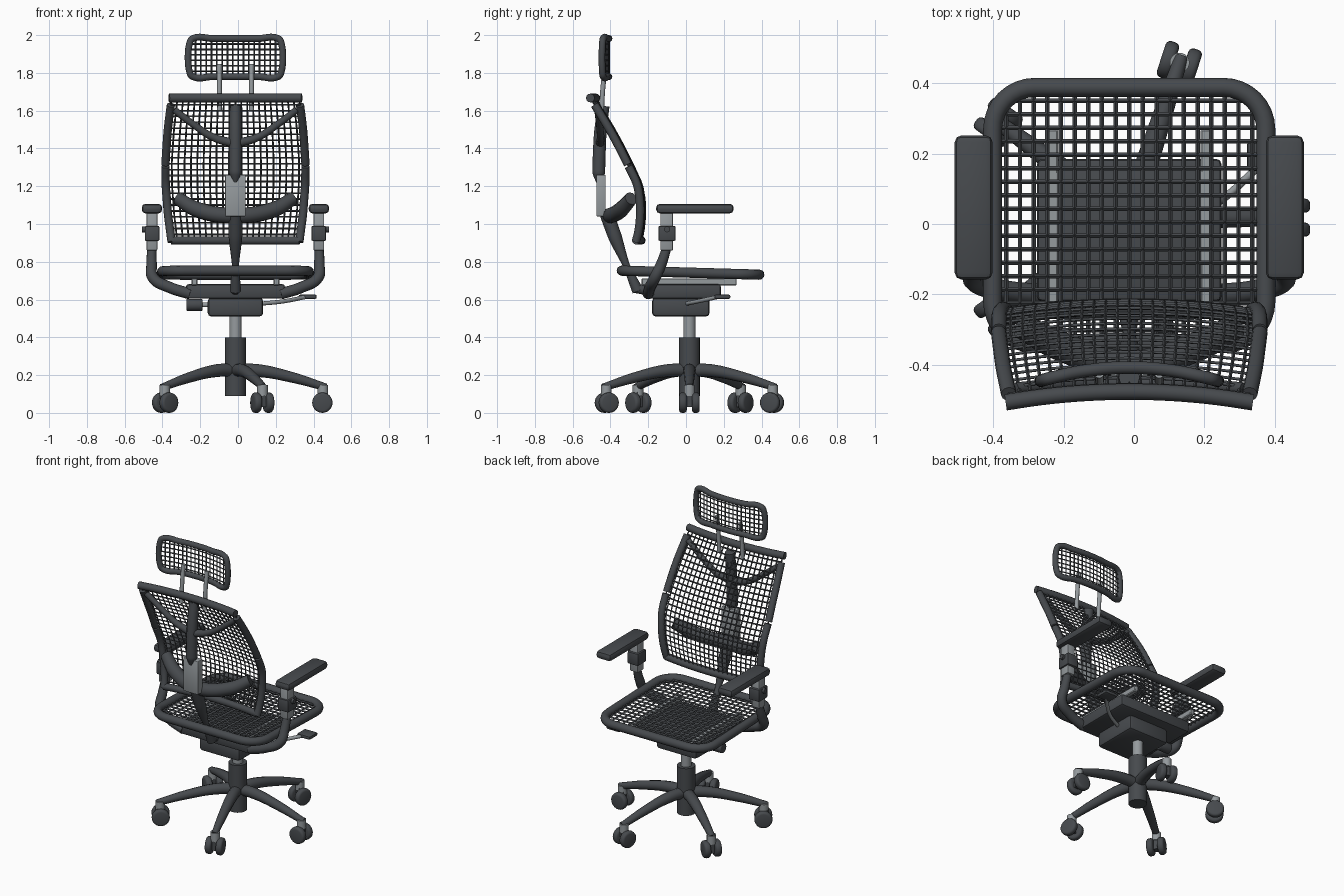
import bpy, bmesh, math
from mathutils import Vector, Matrix

if "Cube" in bpy.data.objects:
    bpy.data.objects.remove(bpy.data.objects["Cube"])

X0, Y0 = -0.0135, 0.018          # chair centre line, column position


def material(name, col):
    m = bpy.data.materials.new(name)
    m.diffuse_color = (*col, 1)
    m.use_nodes = True
    m.node_tree.nodes["Principled BSDF"].inputs["Base Color"].default_value = m.diffuse_color
    return m


DARK = material("charcoal plastic", (0.062, 0.068, 0.075))
GREY = material("grey metal", (0.30, 0.325, 0.34))


def add(name, bm, mat, smooth=True):
    me = bpy.data.meshes.new(name)
    bm.to_mesh(me)
    bm.free()
    ob = bpy.data.objects.new(name, me)
    bpy.context.collection.objects.link(ob)
    me.materials.append(mat)
    if smooth:
        bpy.ops.object.select_all(action='DESELECT')
        ob.select_set(True)
        bpy.context.view_layer.objects.active = ob
        bpy.ops.object.shade_smooth_by_angle(angle=math.radians(40))
    return ob


def box(name, lo, hi, mat, bevel=0.0, seg=2, rot=0.0):
    lo, hi = Vector(lo), Vector(hi)
    bm = bmesh.new()
    bmesh.ops.create_cube(bm, size=1)
    bmesh.ops.scale(bm, vec=hi - lo, verts=bm.verts)
    if bevel:
        bmesh.ops.bevel(bm, geom=bm.edges[:], offset=bevel, segments=seg, affect='EDGES', profile=0.5)
    bmesh.ops.rotate(bm, matrix=Matrix.Rotation(rot, 3, 'Z'), verts=bm.verts)
    bmesh.ops.translate(bm, vec=(lo + hi) / 2 + Vector((X0, 0, 0)), verts=bm.verts)
    return add(name, bm, mat)


def rod(name, a, b, r, mat, bevel=0.0, n=24):
    a, b = Vector(a), Vector(b)
    bm = bmesh.new()
    bmesh.ops.create_cone(bm, cap_ends=True, segments=n, radius1=r, radius2=r, depth=(b - a).length)
    if bevel:
        caps = [e for e in bm.edges if abs(e.verts[0].co.z - e.verts[1].co.z) < 1e-5]
        bmesh.ops.bevel(bm, geom=caps, offset=bevel, segments=3, affect='EDGES', profile=0.5)
    q = (b - a).to_track_quat('Z', 'Y').to_matrix()
    bmesh.ops.rotate(bm, matrix=q, verts=bm.verts)
    bmesh.ops.translate(bm, vec=(a + b) / 2 + Vector((X0, 0, 0)), verts=bm.verts)
    return add(name, bm, mat)


def tube(name, pts, r, mat, radii=None, closed=False, smooth_path=True):
    cu = bpy.data.curves.new(name, 'CURVE')
    cu.dimensions = '3D'
    cu.bevel_depth, cu.bevel_resolution, cu.use_fill_caps = r, 4, True
    cu.resolution_u = 8
    sp = cu.splines.new('BEZIER')
    sp.bezier_points.add(len(pts) - 1)
    for i, (bp, p) in enumerate(zip(sp.bezier_points, pts)):
        bp.co = (p[0] + X0, p[1], p[2])
        bp.handle_left_type = bp.handle_right_type = 'AUTO' if smooth_path else 'VECTOR'
        bp.radius = radii[i] / r if radii else 1
    sp.use_cyclic_u = closed
    ob = bpy.data.objects.new(name, cu)
    bpy.context.collection.objects.link(ob)
    cu.materials.append(mat)
    bpy.ops.object.select_all(action='DESELECT')
    ob.select_set(True)
    bpy.context.view_layer.objects.active = ob
    bpy.ops.object.convert(target='MESH')
    bpy.ops.object.shade_smooth_by_angle(angle=math.radians(40))
    return bpy.context.object


def net(name, nu, nv, fn, width):
    """Woven mesh: a grid shaped by fn(u, v), turned into bars."""
    bm = bmesh.new()
    v = [[bm.verts.new(fn(i / nu * 2 - 1, j / nv)) for j in range(nv + 1)] for i in range(nu + 1)]
    for i in range(nu):
        for j in range(nv):
            bm.faces.new((v[i][j], v[i + 1][j], v[i + 1][j + 1], v[i][j + 1]))
    bmesh.ops.translate(bm, vec=(X0, 0, 0), verts=bm.verts)
    ob = add(name, bm, DARK, smooth=False)
    w = ob.modifiers.new("bars", 'WIREFRAME')
    w.thickness, w.use_boundary = width, True
    return ob


def lerp(table, z):
    for (z0, a), (z1, b) in zip(table, table[1:]):
        if z <= z1:
            break
    return a + (b - a) * (z - z0) / (z1 - z0)


# Base: column, five arched legs, twin-wheel casters
rod("column_sleeve", (0, Y0, 0.09), (0, Y0, 0.40), 0.055, DARK)
rod("gas_lift", (0, Y0, 0.39), (0, Y0, 0.53), 0.032, GREY)
for k in range(5):
    a = math.radians(72 * k)
    d, t = Vector((math.cos(a), math.sin(a), 0)), Vector((-math.sin(a), math.cos(a), 0))
    c = Vector((0, Y0, 0))
    at = lambda r, z: c + d * r + Vector((0, 0, z))
    tube("base_leg", [at(0.0, 0.225), at(0.12, 0.224), at(0.3, 0.188), at(0.48, 0.135)], 0.035, DARK,
         radii=[0.035, 0.034, 0.028, 0.02])
    rod("caster_sleeve", at(0.463, 0.09), at(0.463, 0.147), 0.028, GREY)
    box("caster_hub", at(0.463, 0.06) - Vector((.02, .02, .03)), at(0.463, 0.06) + Vector((.02, .02, .05)), DARK, rot=a)
    for s in (-1, 1):
        p = at(0.46, 0.054)
        rod("caster_wheel", p + t * s * 0.014, p + t * s * 0.054, 0.054, DARK, bevel=0.014)

# Mechanism, pan, rails, knob and lever
box("tilt_mechanism", (-0.147, -0.18, 0.51), (0.147, 0.125, 0.61), DARK, 0.02)
box("seat_pan", (-0.262, -0.22, 0.605), (0.262, 0.185, 0.682), DARK, 0.015)
for s in (-1, 1):
    box("seat_rail", (s * 0.217 - 0.015, -0.235, 0.675), (s * 0.217 + 0.015, 0.268, 0.712), GREY, 0.004, 1)
rod("tension_knob", (-0.26, 0, 0.572), (-0.175, 0, 0.572), 0.032, DARK, bevel=0.006)
rod("tension_shaft", (-0.18, 0, 0.572), (-0.13, 0, 0.572), 0.012, GREY)
tube("lever_rod", [(0.13, 0.0, 0.578), (0.25, 0.06, 0.59), (0.37, 0.165, 0.613)], 0.011, GREY)
box("lever_paddle", (0.335, 0.15, 0.604), (0.43, 0.235, 0.626), DARK, 0.008)

# Seat: rounded tube frame and net
HW, YB, YF, CR = 0.388, -0.34, 0.388, 0.12
seat_z = lambda y: 0.743 - 0.029 * y
ring = []
for cx, cy, a0 in ((HW - CR, YF - CR, 0), (CR - HW, YF - CR, 90), (CR - HW, YB + CR, 180), (HW - CR, YB + CR, 270)):
    for i in range(9):
        a = math.radians(a0 + i * 11.25)
        y = cy + CR * math.sin(a)
        ring.append((cx + CR * math.cos(a), y, seat_z(y)))
tube("seat_frame", ring, 0.027, DARK, closed=True, smooth_path=False)


def seat_point(u, v):
    x, y = u * HW, YB + (YF - YB) * v
    cx = max(CR - HW, min(HW - CR, x))
    cy = max(YB + CR, min(YF - CR, y))
    off = Vector((x - cx, y - cy))
    if off.length > CR:
        off = off.normalized() * CR
    y = cy + off.y
    return (cx + off.x, y, seat_z(y))


net("seat_net", 20, 19, seat_point, 0.0125)

# Arms, mirrored
for s in (-1, 1):
    def mbox(name, x0, x1, lo, hi, mat, bv):
        xs = sorted((s * x0, s * x1))
        box(name, (xs[0], *lo), (xs[1], *hi), mat, bv)
    mbox("armrest_pad", 0.388, 0.496, (-0.158, 1.056), (0.252, 1.107), DARK, 0.02)
    mbox("arm_post", 0.414, 0.47, (-0.135, 0.86), (-0.07, 1.06), GREY, 0.004)
    mbox("arm_collar", 0.402, 0.48, (-0.146, 0.91), (-0.055, 0.99), DARK, 0.008)
    rod("arm_button", (s * 0.475, -0.1, 0.972), (s * 0.494, -0.1, 0.972), 0.016, DARK)
    tube("arm_bracket", [(s * 0.442, -0.1, 0.88), (s * 0.444, -0.13, 0.79), (s * 0.436, -0.165, 0.715),
                         (s * 0.35, -0.19, 0.665), (s * 0.24, -0.2, 0.63)], 0.03, DARK,
         radii=[0.024, 0.028, 0.03, 0.03, 0.03])

# Backrest: profile of the side rails (height -> depth, height -> half width)
DEPTH = [(0.905, -0.266), (0.96, -0.252), (1.05, -0.243), (1.13, -0.246), (1.21, -0.26), (1.325, -0.313),
         (1.42, -0.361), (1.5, -0.405), (1.63, -0.483), (1.68, -0.512)]
WIDTH = [(0.905, 0.338), (1.05, 0.357), (1.2, 0.369), (1.33, 0.371), (1.5, 0.358), (1.68, 0.336)]
BOW = 0.028


def back_point(u, z):
    return (u * lerp(WIDTH, z), lerp(DEPTH, z) + BOW * (1 - u * u), z)


for s in (-1, 1):
    tube("back_rail_lower", [back_point(s, z) for z in (0.905, 0.96, 1.05, 1.13, 1.21, 1.305)], 0.022, DARK)
    tube("back_rail_upper", [back_point(s, z) for z in (1.315, 1.42, 1.5, 1.63)], 0.022, DARK)
    # upper fork from spine to rail
    tube("back_fork", [(0, -0.455, 1.425), (s * 0.12, -0.452, 1.46), (s * 0.22, -0.458, 1.525),
                       (s * 0.325, -0.468, 1.605)], 0.02, DARK, radii=[0.024, 0.02, 0.018, 0.018])
tube("back_top_bar", [back_point(u / 4 * 1.04, 1.667) for u in range(-4, 5)], 0.023, DARK)
tube("back_bottom_bar", [back_point(u / 4, 0.913) for u in range(-4, 5)], 0.022, DARK)
net("back_net", 22, 24, lambda u, v: back_point(u, 0.913 + 0.75 * v), 0.0095)

# Spine, bracket and lumbar support
tube("upper_spine", [(0, -0.435, 1.625), (0, -0.452, 1.5), (0, -0.46, 1.35), (0, -0.462, 1.27), (0, -0.462, 1.2)],
     0.033, DARK, radii=[0.03, 0.033, 0.034, 0.034, 0.006])
box("spine_bracket", (-0.054, -0.475, 1.04), (0.054, -0.425, 1.26), GREY, 0.005)
tube("lower_spine", [(0, -0.425, 1.07), (0, -0.375, 0.93), (0, -0.315, 0.78), (0, -0.255, 0.645)], 0.035, DARK,
     radii=[0.038, 0.036, 0.018, 0.03])
tube("spine_foot", [(0, -0.27, 0.66), (0, -0.19, 0.645)], 0.025, DARK)
tube("lumbar_support", [(-0.305, -0.29, 1.135), (-0.2, -0.345, 1.075), (0, -0.4, 1.045), (0.2, -0.345, 1.075),
                        (0.305, -0.29, 1.135)], 0.042, DARK, radii=[0.036, 0.042, 0.042, 0.042, 0.036])

# Headrest
for s in (-1, 1):
    tube("headrest_post", [(s * 0.085, -0.447, 1.6), (s * 0.085, -0.44, 1.72), (s * 0.085, -0.425, 1.845)], 0.013, GREY)
HH, Z0, Z1 = 0.24, 1.78, 1.982


def head_point(u, v):
    return (u * HH, -0.442 + 0.034 * (1 - u * u), Z0 + (Z1 - Z0) * v)


us = [-1, -0.94, -0.5, 0, 0.5, 0.94, 1]
loop = [head_point(u, 0) for u in us] + [head_point(u, 1) for u in reversed(us)]
loop[0], loop[6] = head_point(-1, 0.08), head_point(1, 0.08)
loop[7], loop[13] = head_point(1, 0.92), head_point(-1, 0.92)
tube("headrest_frame", loop, 0.018, DARK, closed=True)
net("headrest_net", 17, 7, head_point, 0.009)
